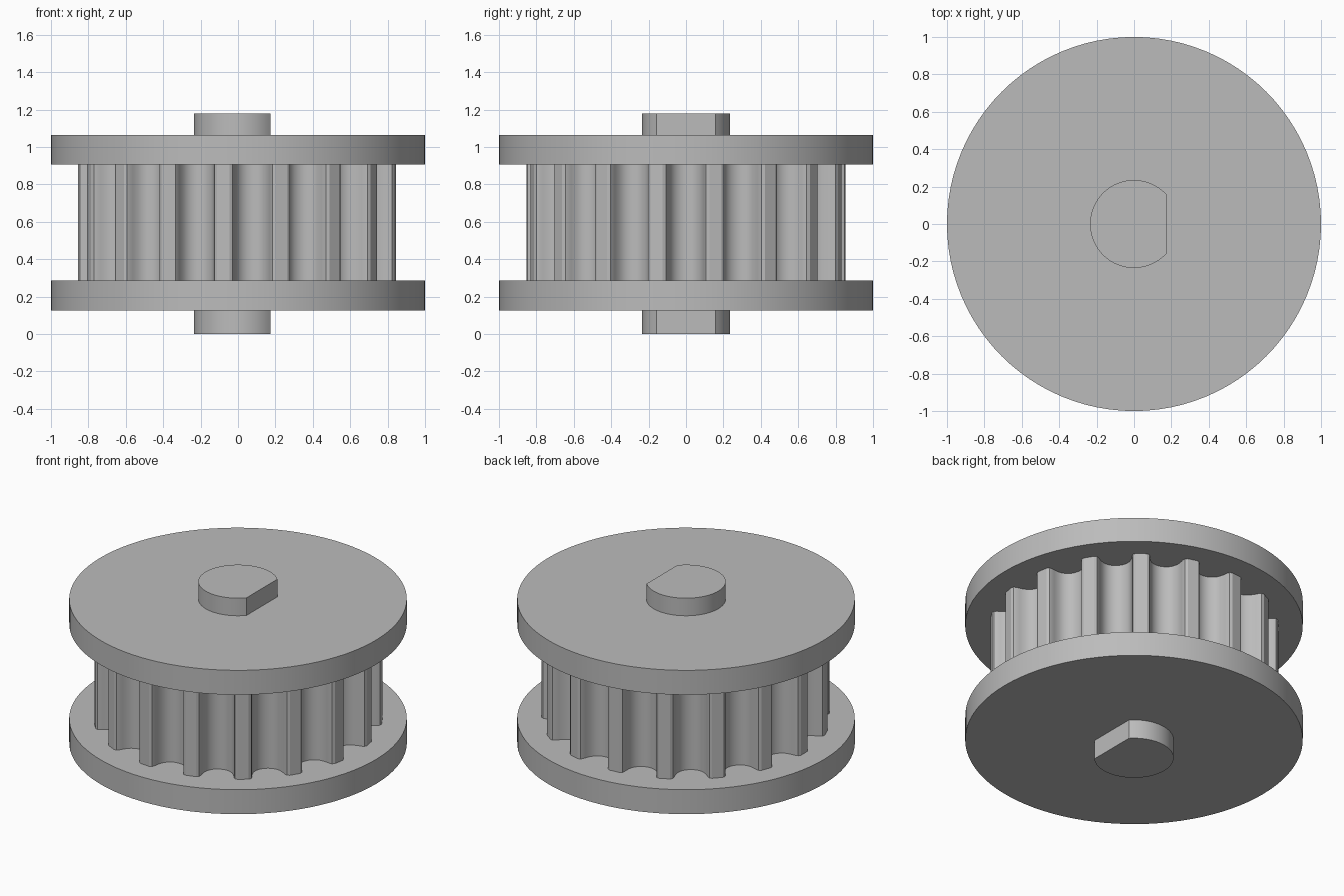
import bpy, bmesh, math

if "Cube" in bpy.data.objects:
    bpy.data.objects.remove(bpy.data.objects["Cube"])

grey = bpy.data.materials.new("plain grey")
grey.diffuse_color = (0.50, 0.50, 0.50, 1)
grey.use_nodes = True
grey.node_tree.nodes["Principled BSDF"].inputs["Base Color"].default_value = grey.diffuse_color


def extrude_profile(name, points, z0, z1):
    """Solid prism from a closed counter-clockwise outline."""
    bm = bmesh.new()
    face = bm.faces.new([bm.verts.new((x, y, z0)) for x, y in points])
    top = bmesh.ops.extrude_face_region(bm, geom=[face], use_keep_orig=True)["geom"]
    bmesh.ops.translate(bm, vec=(0, 0, z1 - z0),
                        verts=[v for v in top if isinstance(v, bmesh.types.BMVert)])
    bmesh.ops.recalc_face_normals(bm, faces=bm.faces)
    mesh = bpy.data.meshes.new(name)
    bm.to_mesh(mesh)
    bm.free()
    mesh.materials.append(grey)
    obj = bpy.data.objects.new(name, mesh)
    bpy.context.collection.objects.link(obj)
    # rounded walls are smooth, corners stay sharp
    bpy.context.view_layer.objects.active = obj
    bpy.ops.object.select_all(action='DESELECT')
    obj.select_set(True)
    bpy.ops.object.shade_smooth_by_angle(angle=math.radians(25))
    return obj


def arc(radius, start, end, steps):
    return [(radius * math.cos(start + (end - start) * i / steps),
             radius * math.sin(start + (end - start) * i / steps)) for i in range(steps + 1)]


# Toothed belt core: rounded groove repeated between flat tooth tips
TEETH, TIP_R = 17, 0.855
half_groove = [(0.125, 0.0), (0.108, 0.006), (0.100, 0.022), (0.096, 0.040), (0.091, 0.057),
               (0.084, 0.074), (0.075, 0.090), (0.060, 0.106), (0.041, 0.118), (0.021, 0.125)]
groove = ([(-w, d) for w, d in half_groove] + [(0, 0.127)] + half_groove[::-1])
rim = math.sqrt(TIP_R ** 2 - 0.125 ** 2)
outline = []
for i in range(TEETH):
    a = 2 * math.pi * i / TEETH          # a groove faces +x, a tooth faces -x
    for w, d in groove:
        r = rim - d
        outline.append((r * math.cos(a) - w * math.sin(a), r * math.sin(a) + w * math.cos(a)))
extrude_profile("toothed_core", outline, 0.285, 0.905)

# Flanges above and below the teeth
disc = arc(1.0, 0, 2 * math.pi, 96)[:-1]
extrude_profile("lower_flange", disc, 0.125, 0.285)
extrude_profile("upper_flange", disc, 0.905, 1.065)

# D-shaped shaft with its flat facing +x
SHAFT_R, FLAT_X = 0.235, 0.173
cut = math.acos(FLAT_X / SHAFT_R)
extrude_profile("d_shaft", arc(SHAFT_R, cut, 2 * math.pi - cut, 48), 0.0, 1.18)
